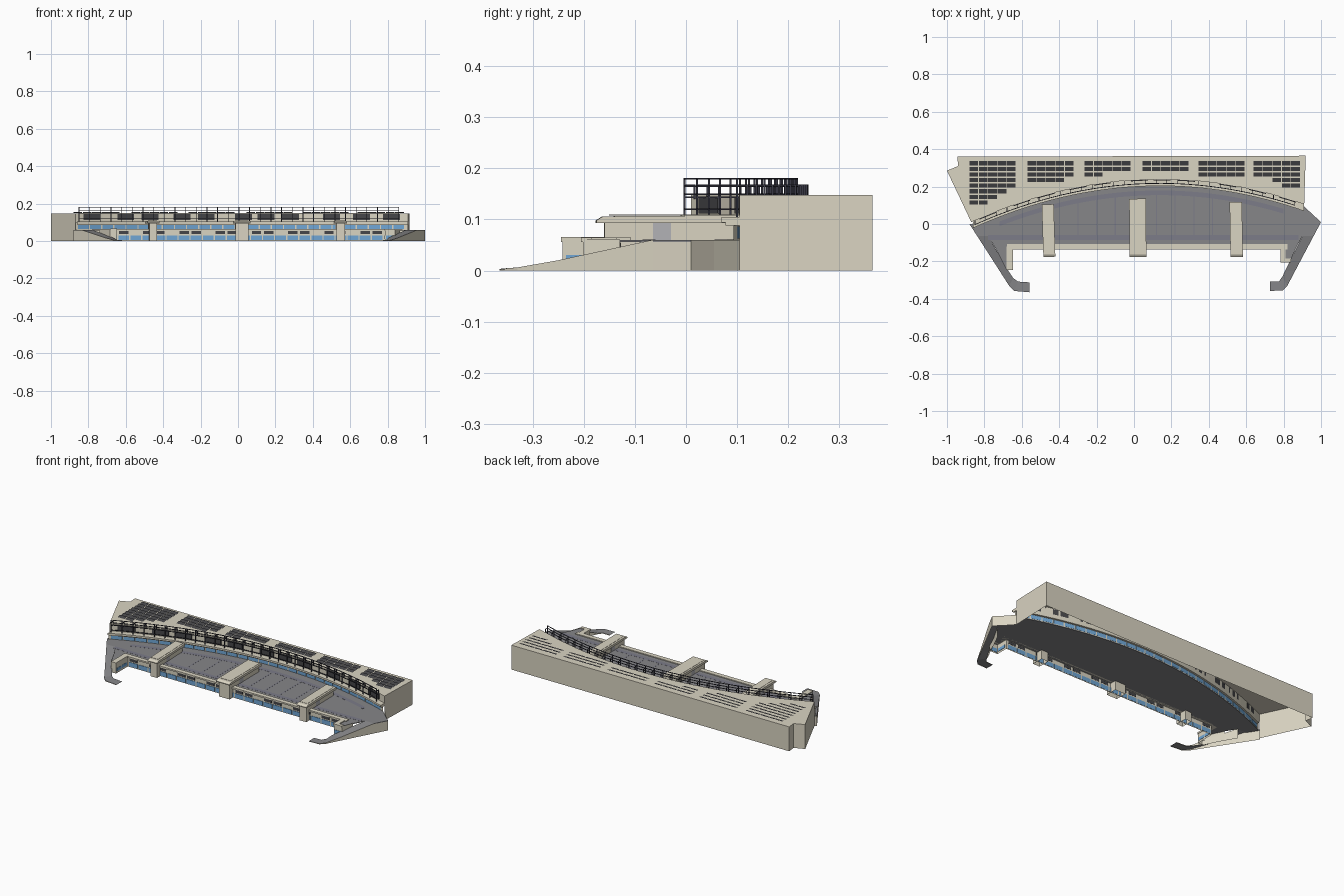
import bpy, math
from mathutils import Vector, Matrix

if "Cube" in bpy.data.objects:
    bpy.data.objects.remove(bpy.data.objects["Cube"])


def mat(name, c):
    m = bpy.data.materials.new(name)
    m.diffuse_color = (*c, 1)
    m.use_nodes = True
    m.node_tree.nodes["Principled BSDF"].inputs["Base Color"].default_value = m.diffuse_color
    return m


BEIGE = mat("concrete", (0.70, 0.66, 0.54))
GREY = mat("asphalt", (0.24, 0.24, 0.25))
LANE = mat("lane", (0.20, 0.20, 0.25))
BLUE = mat("glass", (0.16, 0.38, 0.66))
DARK = mat("dark_panel", (0.06, 0.06, 0.065))
STEEL = mat("steel", (0.04, 0.04, 0.06))
DOOR = mat("door", (0.45, 0.45, 0.47))


def mesh(name, verts, faces, m):
    me = bpy.data.meshes.new(name)
    me.from_pydata([tuple(v) for v in verts], [], faces)
    me.materials.append(m)
    ob = bpy.data.objects.new(name, me)
    bpy.context.collection.objects.link(ob)
    return ob


def merge(name, parts, m):
    """parts: list of (verts, faces) joined into one object"""
    V, F = [], []
    for v, f in parts:
        n = len(V)
        V += v
        F += [[i + n for i in q] for q in f]
    return mesh(name, V, F, m)


def prism(pts, z0, z1, bottom=True):
    """counter-clockwise outline extruded upwards"""
    n = len(pts)
    v = [(x, y, z0) for x, y in pts] + [(x, y, z1) for x, y in pts]
    f = [[i, (i + 1) % n, (i + 1) % n + n, i + n] for i in range(n)]
    f.append(list(range(n, 2 * n)))
    if bottom:
        f.append(list(range(n - 1, -1, -1)))
    return v, f


def box(x0, x1, y0, y1, z0, z1, bottom=True):
    return prism([(x0, y0), (x1, y0), (x1, y1), (x0, y1)], z0, z1, bottom)


def ribbon(pts, z0, z1):
    n = len(pts)
    v = [(x, y, z0) for x, y in pts] + [(x, y, z1) for x, y in pts]
    return v, [[i, i + 1, i + 1 + n, i + n] for i in range(n - 1)]


def arc(x):
    return 0.235 + 0.0624 * x - 0.2255 * x * x


def arc_pts(x0, x1, off=0.0, n=36):
    return [(x0 + (x1 - x0) * i / n, arc(x0 + (x1 - x0) * i / n) + off) for i in range(n + 1)]


def arc_band(x0, x1, o0, o1, z0, z1, n=36):
    return prism(arc_pts(x0, x1, o0, n) + arc_pts(x0, x1, o1, n)[::-1], z0, z1)


# store building: open-bottomed shell with a curved front
XL, XR = -0.87, 0.91
rear = [(XR, arc(XR)), (0.918, 0.365), (-0.945, 0.36), (-0.94, 0.31), (-1.0, 0.285), (XL, arc(XL))]
merge("store_walls", [ribbon(rear, 0, 0.148)], BEIGE)
roof = arc_pts(XL, XR) + rear[1:-1]
mesh("store_roof", [(x, y, 0.148) for x, y in roof], [list(range(len(roof)))], BEIGE)
merge("upper_front_wall", [ribbon(arc_pts(XL, XR), 0.1, 0.148)], BEIGE)
merge("lower_front_wall", [ribbon(arc_pts(XL, XR, -0.012), 0.06, 0.1)], BEIGE)
merge("front_ledge", [arc_band(-0.86, XR, -0.036, 0.0, 0.094, 0.105),
                      arc_band(-0.86, XR, -0.028, 0.0, 0.088, 0.094)], BEIGE)

# shop windows and dark panels along the curve
N = 27
step = (XR - XL - 0.03) / N
merge("shop_windows", [arc_band(XL + 0.015 + i * step, XL + 0.008 + (i + 1) * step,
                                -0.016, -0.011, 0.063, 0.086, 1) for i in range(N)], BLUE)
merge("upper_panels", [arc_band(x - 0.045, x + 0.045, -0.006, 0.0, 0.112, 0.145, 2)
                       for x in (-0.78, -0.6, -0.47, -0.3, -0.17, 0.03, 0.15, 0.28, 0.5, 0.66, 0.82)], DARK)

# steel screen: posts, ties to the wall and rails
posts, P = [], 30
for i in range(P + 1):
    x = -0.85 + 1.71 * i / P
    y = arc(x) - 0.022
    posts.append(box(x - 0.002, x + 0.002, y - 0.002, y + 0.002, 0.105, 0.181))
    for z in (0.142, 0.165):
        posts.append(box(x - 0.0015, x + 0.0015, y, y + 0.022, z, z + 0.003))
    posts.append(box(x - 0.0015, x + 0.0015, y + 0.018, y + 0.022, 0.14, 0.168))
merge("screen_posts", posts, STEEL)
merge("screen_rails", [arc_band(-0.85, 0.86, -0.024, -0.02, z, z + 0.003)
                       for z in (0.118, 0.148, 0.163, 0.178)], STEEL)

# tilted solar panels on the roof: (group start, panels per row, aligned right)
groups = [(-0.88, (5, 5, 5, 5, 5, 4, 3, 2), 0), (-0.57, (5, 5, 5, 4), 0), (-0.265, (5, 5, 2), 0),
          (0.045, (5, 5), 0), (0.345, (5, 5, 5), 1), (0.64, (5, 5, 5, 3, 2), 1)]
panels = []
for gx, rows, right in groups:
    for r, count in enumerate(rows):
        y = 0.325 - 0.03 * r
        for k in range(count):
            x = gx + 0.05 * (k + (5 - count if right else 0))
            panels.append(([(x, y - 0.011, 0.149), (x + 0.047, y - 0.011, 0.149),
                            (x + 0.047, y + 0.011, 0.155), (x, y + 0.011, 0.155)], [[0, 1, 2, 3]]))
merge("solar_panels", panels, DARK)

# parking deck
deck = [(-0.88, 0.0), (-0.838, -0.065), (-0.78, -0.065), (-0.74, -0.13), (-0.685, -0.24), (-0.655, -0.24),
        (-0.655, -0.125), (0.79, -0.125), (0.79, -0.2), (0.835, -0.2), (0.865, -0.13), (0.9, -0.065),
        (0.96, -0.065), (1.0, 0.01)] + arc_pts(XL, XR, -0.012)[::-1]
merge("parking_deck", [prism(deck, 0.056, 0.06)], GREY)
lanes = [arc_band(-0.72, 0.8, -0.085, -0.06, 0.0598, 0.0606), box(-0.78, 0.88, -0.085, -0.06, 0.0598, 0.0606)]
for x in (-0.3, -0.2, -0.1, 0.12, 0.22, 0.32, 0.42):
    lanes.append(box(x - 0.003, x + 0.003, -0.06, arc(x) - 0.085, 0.0598, 0.0606))
merge("deck_lanes", lanes, LANE)
merge("deck_side_walls", [ribbon([(0.96, -0.065), (1.0, 0.01), (0.955, 0.055), (XR, arc(XR))], 0, 0.06),
                          ribbon([(XL, arc(XL)), (-0.88, 0), (-0.838, -0.065)], 0, 0.06)], BEIGE)

# ramps down to the street, one per end: (outer, inner, z)
left = [((-0.838, -0.065), (-0.78, -0.065), 0.06), ((-0.719, -0.25), (-0.672, -0.25), 0.02),
        ((-0.668, -0.33), (-0.645, -0.29), 0.006), ((-0.64, -0.358), (-0.62, -0.308), 0.004),
        ((-0.56, -0.365), (-0.56, -0.312), 0.003)]
right = [((0.96, -0.065), (0.9, -0.065), 0.06), ((0.862, -0.25), (0.808, -0.25), 0.02),
         ((0.82, -0.33), (0.793, -0.282), 0.006), ((0.795, -0.355), (0.775, -0.307), 0.004),
         ((0.727, -0.358), (0.727, -0.308), 0.003)]
for side, path in (("left", left), ("right", right)):
    v = [(*p, z) for o, i, z in path for p in (o, i)]
    f = [[2 * k, 2 * k + 1, 2 * k + 3, 2 * k + 2] for k in range(len(path) - 1)]
    mesh(side + "_ramp", v, f, GREY)
    skirts = []
    for e in (0, 1):
        n = len(path)
        sv = [(*p[e], 0) for p in path] + [(*p[e], p[2]) for p in path]
        skirts.append((sv, [[k, k + 1, k + 1 + n, k + n] for k in range(n - 1)]))
    merge(side + "_ramp_walls", skirts, BEIGE)

# lower street front with end wings
front = [(-0.74, -0.13), (-0.685, -0.242), (-0.65, -0.242), (-0.65, -0.128), (0.785, -0.128),
         (0.785, -0.202), (0.84, -0.202), (0.865, -0.13)]
merge("street_wall", [ribbon(front, 0, 0.062)], BEIGE)
merge("street_parapet", [box(-0.68, 0.82, -0.136, -0.108, 0.056, 0.065),
                         box(-0.682, -0.648, -0.245, -0.12, 0.056, 0.066),
                         box(0.782, 0.84, -0.205, -0.185, 0.056, 0.065),
                         box(0.782, 0.81, -0.205, -0.12, 0.056, 0.065)], BEIGE)
blue, dark = [], []
M = 22
for i in range(M):
    x = -0.64 + i * 1.42 / M
    blue.append(box(x, x + 0.058, -0.131, -0.127, 0.005, 0.03))
    if i % 3 != 1:
        dark.append(box(x + 0.004, x + 0.054, -0.132, -0.127, 0.037, 0.054))
for x, y0, y1 in ((-0.65, -0.235, -0.19), (-0.65, -0.185, -0.14), (0.785, -0.195, -0.14)):
    blue.append(box(x - 0.002, x + 0.002, y0, y1, 0.012, 0.03))
blue.append(box(0.79, 0.835, -0.204, -0.2, 0.008, 0.03))
merge("street_windows", blue, BLUE)
merge("street_dark_windows", dark, DARK)

# three covered walkways with stair towers
for name, cx, w, wall, y1, rot in (("left", -0.458, 0.064, 0.042, 0.105, 1.8),
                                   ("centre", 0.02, 0.09, 0.07, 0.135, 0.3),
                                   ("right", 0.546, 0.066, 0.045, 0.118, 1.0)):
    h, q = w / 2, wall / 2
    prof = [(-0.176, 0.093), (y1, 0.093), (y1, 0.108), (-0.163, 0.106), (-0.176, 0.098)]
    v = [(s * h, y, z) for s in (-1, 1) for y, z in prof]
    f = [[k, k + 5, (k + 1) % 5 + 5, (k + 1) % 5] for k in range(5)]
    f += [[0, 1, 2, 3, 4], [9, 8, 7, 6, 5]]
    obs = [merge(name + "_walkway_canopy", [(v, f), box(-q, q, -0.15, y1 - 0.01, 0.108, 0.1095)], BEIGE),
           merge(name + "_walkway_walls", [box(-q, q, -0.16, y1 - 0.01, 0.06, 0.093, False)], BEIGE),
           merge(name + "_stair_tower", [box(-q, q, -0.16, -0.09, 0, 0.06, False)], BEIGE),
           merge(name + "_walkway_doors", [box(-q - 0.001, q + 0.001, -0.065, -0.03, 0.06, 0.093)], DOOR)]
    for ob in obs:
        ob.matrix_world = Matrix.Translation((cx, 0, 0)) @ Matrix.Rotation(math.radians(rot), 4, 'Z')
